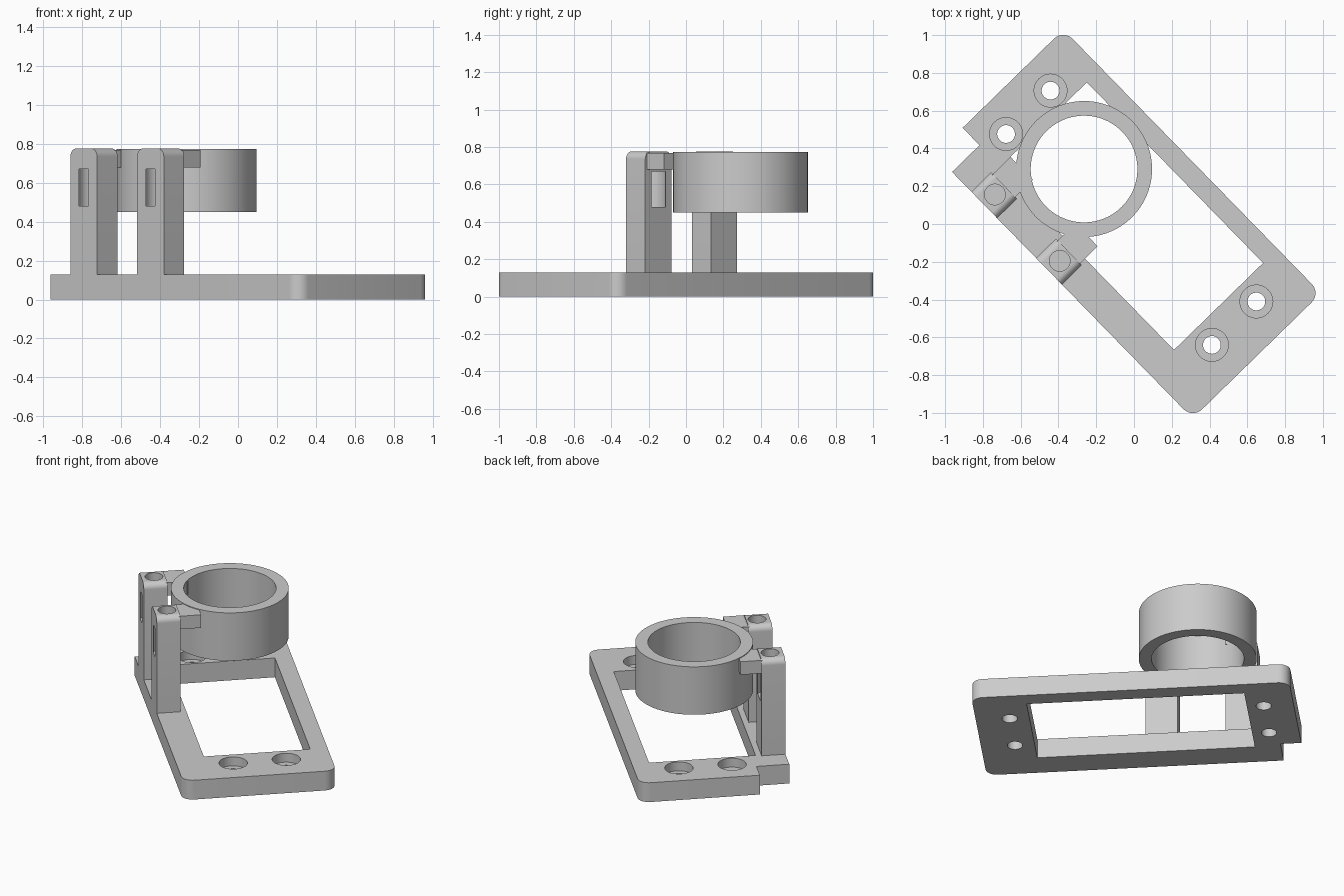
import bpy, bmesh, math
from mathutils import Vector, Matrix

if "Cube" in bpy.data.objects:
    bpy.data.objects.remove(bpy.data.objects["Cube"], do_unlink=True)

# The bracket is built square to its own axes, then turned on z
TURN = Matrix.Rotation(math.radians(-45.7), 4, 'Z')

grey = bpy.data.materials.new("plain_grey")
grey.use_nodes = True
colour = (0.6, 0.6, 0.6, 1)
grey.diffuse_color = colour
grey.node_tree.nodes["Principled BSDF"].inputs["Base Color"].default_value = colour


def outline(corners):
    """Counter-clockwise corners (a, b, radius) to points, with rounded corners."""
    pts = []
    for i, (a, b, r) in enumerate(corners):
        p = Vector((a, b))
        if not r:
            pts.append(p)
            continue
        before = (Vector(corners[i - 1][:2]) - p).normalized()
        after = (Vector(corners[(i + 1) % len(corners)][:2]) - p).normalized()
        centre = p + (before + after) * r
        for k in range(9):
            t = k / 8 * math.pi / 2
            pts.append(centre - after * r * math.cos(t) - before * r * math.sin(t))
    return pts


def prism(name, pts, low, high, upright=True):
    """Extrude an outline along z, or along y when it is not upright."""
    bm = bmesh.new()

    def place(p, h):
        return (p[0], p[1], h) if upright else (p[0], h, p[1])
    face = bm.faces.new([bm.verts.new(place(p, low)) for p in pts])
    new = bmesh.ops.extrude_face_region(bm, geom=[face])["geom"]
    shift = Vector(place((0, 0), high - low))
    bmesh.ops.translate(bm, vec=shift, verts=[g for g in new if isinstance(g, bmesh.types.BMVert)])
    bmesh.ops.recalc_face_normals(bm, faces=bm.faces)
    mesh = bpy.data.meshes.new(name)
    bm.to_mesh(mesh)
    bm.free()
    mesh.materials.append(grey)
    obj = bpy.data.objects.new(name, mesh)
    bpy.context.collection.objects.link(obj)
    return obj


def box(name, u0, u1, v0, v1, low, high):
    return prism(name, [(u0, v0), (u1, v0), (u1, v1), (u0, v1)], low, high)


def cylinder(name, u, v, r, low, high, sides=48):
    angles = [2 * math.pi * i / sides for i in range(sides)]
    return prism(name, [(u + r * math.cos(a), v + r * math.sin(a)) for a in angles], low, high)


def cut(obj, cutters):
    """Subtract the cutters, keep the result and remove the cutters."""
    for c in cutters:
        c.hide_render = True
        mod = obj.modifiers.new("cut", 'BOOLEAN')
        mod.operation, mod.solver, mod.object = 'DIFFERENCE', 'EXACT', c
    graph = bpy.context.evaluated_depsgraph_get()
    mesh = bpy.data.meshes.new_from_object(obj.evaluated_get(graph))
    obj.modifiers.clear()
    obj.data = mesh
    for c in cutters:
        bpy.data.objects.remove(c, do_unlink=True)


def finish(obj):
    obj.data.transform(TURN)
    bpy.ops.object.select_all(action='DESELECT')
    obj.select_set(True)
    bpy.context.view_layer.objects.active = obj
    bpy.ops.object.shade_smooth_by_angle(angle=math.radians(30))


# Base plate with three rounded corners, one notched corner and a window
TOP = 0.13
plate = prism("base_plate", outline([
    (-0.87, -0.497, 0), (0.954, -0.497, 0.07), (0.954, 0.452, 0.07),
    (-0.998, 0.452, 0.07), (-0.998, -0.294, 0), (-0.87, -0.294, 0)]), 0, TOP)
cutters = [box("window_cutter", -0.711, 0.625, -0.314, 0.345, -0.1, 0.3)]

# Counterbored mounting holes
for u in (-0.814, 0.746):
    for v in (-0.152, 0.177):
        cutters.append(cylinder("bore_cutter", u, v, 0.047, -0.1, 0.3))
        cutters.append(cylinder("counterbore_cutter", u, v, 0.087, 0.07, 0.3))
cut(plate, cutters)
finish(plate)

# Holding ring
ring = cylinder("holding_ring", -0.393, 0.014, 0.36, 0.45, 0.773, 96)
cut(ring, [cylinder("ring_cutter", -0.393, 0.014, 0.2825, 0.3, 0.9, 96)])
finish(ring)

# Two posts with a screw hole, a wider chamber that breaks the faces, and an arm
for side, u in (("rear", -0.626), ("front", -0.135)):
    w = 0.098
    post = prism(side + "_post", outline([
        (u - w, TOP - 0.01, 0), (u + w, TOP - 0.01, 0),
        (u + w, 0.776, 0.04), (u - w, 0.776, 0.04)]), -0.497, -0.35, upright=False)
    cut(post, [cylinder("screw_cutter", u, -0.418, 0.055, 0.6, 0.9),
               cylinder("chamber_cutter", u, -0.418, 0.086, 0.48, 0.67)])
    finish(post)
    finish(box(side + "_arm", u - 0.085, u + 0.085, -0.356, -0.22, 0.68, 0.768))
